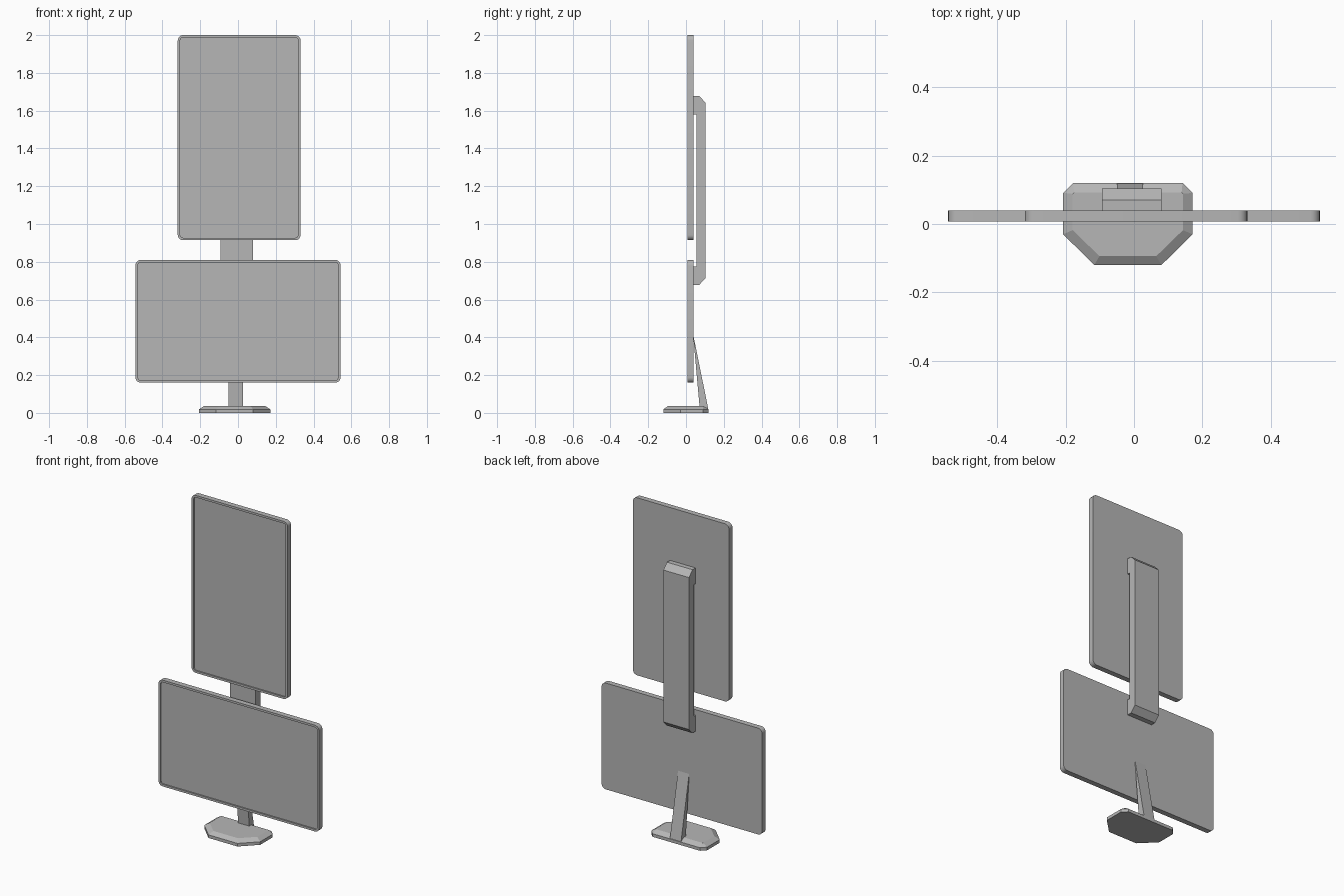
import bpy, bmesh, math

if "Cube" in bpy.data.objects:
    bpy.data.objects.remove(bpy.data.objects["Cube"])

grey = bpy.data.materials.new("plain_grey")
grey.diffuse_color = (0.47, 0.47, 0.47, 1)
grey.use_nodes = True
grey.node_tree.nodes["Principled BSDF"].inputs["Base Color"].default_value = grey.diffuse_color


def loft(name, rings, smooth=False):
    """Skin a stack of matching closed rings and cap both ends."""
    bm = bmesh.new()
    loops = [[bm.verts.new(p) for p in ring] for ring in rings]
    n = len(loops[0])
    for a, b in zip(loops, loops[1:]):
        for i in range(n):
            j = (i + 1) % n
            bm.faces.new((a[i], a[j], b[j], b[i]))
    bm.faces.new(loops[0][::-1])
    bm.faces.new(loops[-1])
    bmesh.ops.recalc_face_normals(bm, faces=bm.faces)
    mesh = bpy.data.meshes.new(name)
    bm.to_mesh(mesh)
    bm.free()
    mesh.materials.append(grey)
    ob = bpy.data.objects.new(name, mesh)
    bpy.context.collection.objects.link(ob)
    if smooth:
        bpy.ops.object.select_all(action='DESELECT')
        ob.select_set(True)
        bpy.context.view_layer.objects.active = ob
        bpy.ops.object.shade_smooth_by_angle(angle=math.radians(30))
    return ob


def rounded_rect(cx, cz, w, h, r, y, steps=5):
    pts = []
    for k, (sx, sz) in enumerate([(1, 1), (-1, 1), (-1, -1), (1, -1)]):
        for i in range(steps + 1):
            a = math.pi / 2 * (k + i / steps)
            pts.append((cx + sx * (w / 2 - r) + r * math.cos(a), y,
                        cz + sz * (h / 2 - r) + r * math.sin(a)))
    return pts


# Monitors: rounded slab with a thin rim and recessed screen
def monitor(name, cx, cz, w, h):
    rim, r, front, back = 0.013, 0.028, 0.007, 0.040
    inner = (cx, cz, w - 2 * rim, h - 2 * rim, r - rim)
    loft(name, [rounded_rect(cx, cz, w, h, r, back),
                rounded_rect(cx, cz, w, h, r, front),
                rounded_rect(*inner, front),
                rounded_rect(*inner, front + 0.008)], smooth=True)


monitor("upper_monitor", 0.006, 1.457, 0.65, 1.086)
monitor("lower_monitor", 0.0, 0.485, 1.086, 0.65)


# Side profiles (y, z) extruded along x
def extrude_x(name, profile, x0, x1):
    loft(name, [[(x, y, z) for y, z in profile] for x in (x0, x1)])


# C-shaped arm joining the two monitors
extrude_x("rear_arm", [(0.039, 1.677), (0.070, 1.677), (0.104, 1.642),
                       (0.104, 0.713), (0.070, 0.678), (0.039, 0.678),
                       (0.039, 0.775), (0.055, 0.775), (0.055, 1.580),
                       (0.039, 1.580)], -0.093, 0.080)

# Tapered stand leg
extrude_x("stand_leg", [(0.037, 0.42), (0.118, 0.02), (0.073, 0.02)],
          -0.049, 0.026)


# Chamfered foot with sloped top edges, mirrored about its own centre line
def foot_ring(half, z, cx=-0.018):
    pts = [(cx + x, y, z) for x, y in half]
    return pts + [(cx - x, y, z) for x, y in reversed(half)]


outer = [(0.098, -0.120), (0.189, -0.030), (0.189, 0.091), (0.160, 0.120)]
top = [(0.083, -0.094), (0.161, -0.018), (0.161, 0.088), (0.157, 0.092)]
loft("foot", [foot_ring(outer, 0.0), foot_ring(outer, 0.019),
              foot_ring(top, 0.037)])
